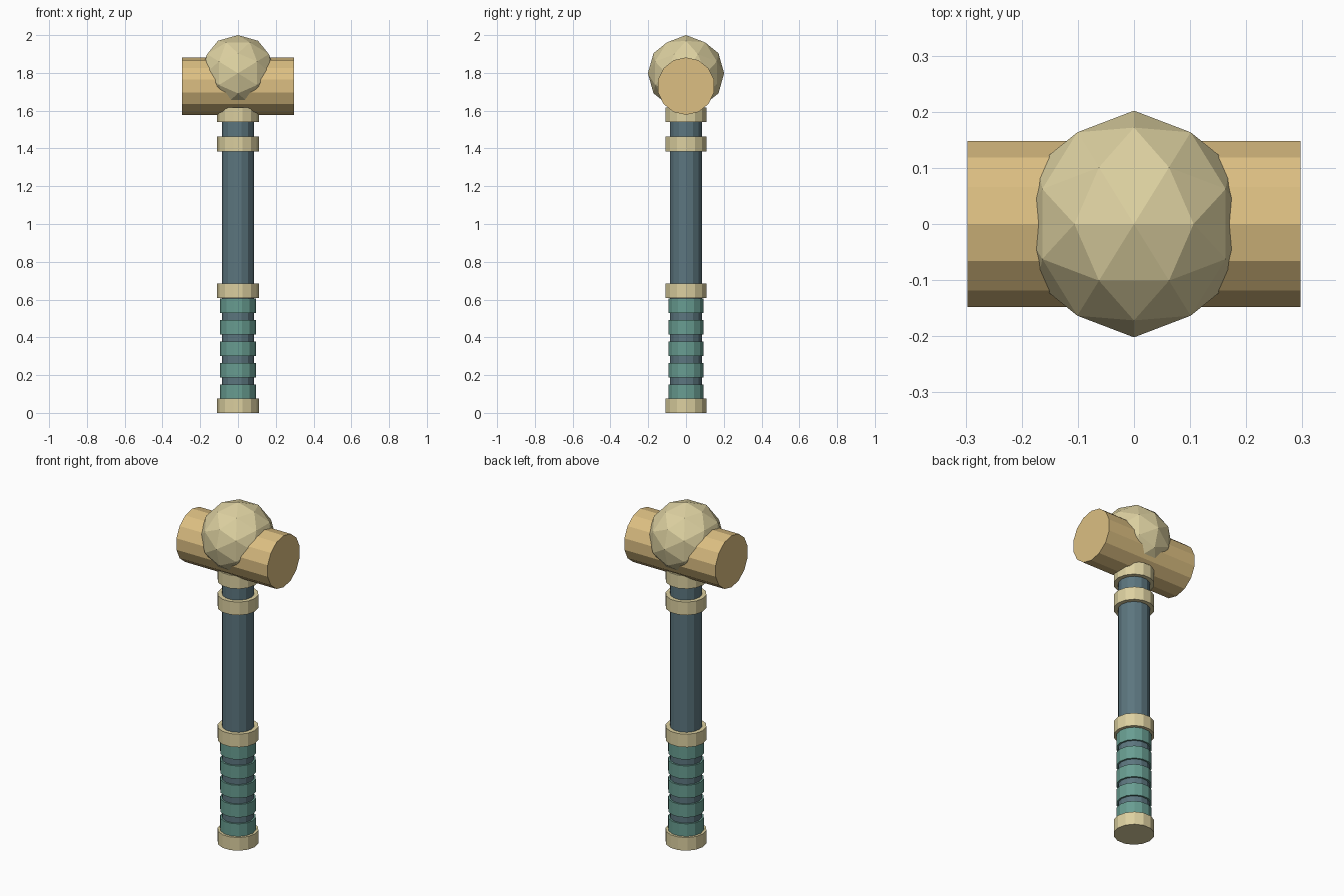
import bpy
from math import pi, sqrt
from mathutils import Matrix, Vector
import bmesh

if "Cube" in bpy.data.objects:
    bpy.data.objects.remove(bpy.data.objects["Cube"])

SIDES = 14


def material(name, srgb):
    lin = [((c / 255 + 0.055) / 1.055) ** 2.4 for c in srgb]
    mat = bpy.data.materials.new(name)
    mat.use_nodes = True
    mat.diffuse_color = (*lin, 1)
    mat.node_tree.nodes["Principled BSDF"].inputs["Base Color"].default_value = (*lin, 1)
    return mat


gold = material("warm gold", (220, 191, 130))
cream = material("pale cream", (220, 208, 160))
slate = material("slate blue", (92, 118, 127))
teal = material("dull teal", (104, 157, 145))


def finish(name, bm, mat):
    bmesh.ops.recalc_face_normals(bm, faces=bm.faces)
    mesh = bpy.data.meshes.new(name)
    bm.to_mesh(mesh)
    bm.free()
    mesh.materials.append(mat)
    obj = bpy.data.objects.new(name, mesh)
    bpy.context.collection.objects.link(obj)
    return obj


def cylinder(name, radius, length, matrix, mat):
    """Flat-sided cylinder along local z, with corners on the local y axis."""
    bm = bmesh.new()
    bmesh.ops.create_cone(bm, cap_ends=True, segments=SIDES, radius1=radius,
                          radius2=radius, depth=length,
                          matrix=matrix @ Matrix.Rotation(pi / 2, 4, "Z"))
    # put a corner exactly on +y whatever the starting angle
    return finish(name, bm, mat)


def upright(name, radius, bottom, top, mat):
    place = Matrix.Translation((0, 0, (bottom + top) / 2))
    return cylinder(name, radius, top - bottom, place, mat)


# Handle shaft
upright("handle_shaft", 0.086, 0.04, 1.66, slate)

# Collars from pommel to neck
for name, bottom in (("pommel", 0), ("grip_collar", 0.608),
                     ("upper_collar", 1.385), ("neck_collar", 1.54)):
    upright(name, 0.11, bottom, bottom + 0.077, cream)

# Wrapped grip bands
for i in range(5):
    bottom = 0.075 + i * 0.1135
    upright(f"grip_band_{i + 1}", 0.096, bottom, bottom + 0.076, teal)

# Hammer head lying along x
cylinder("hammer_head", 0.152, 0.594,
         Matrix.Translation((0, 0, 1.73)) @ Matrix.Rotation(pi / 2, 4, "Y"), gold)

# Faceted ball: icosahedron on three golden rectangles, split once
R, phi = 0.202, (1 + sqrt(5)) / 2
bm = bmesh.new()
for a in (-1, 1):
    for b in (-phi, phi):
        for co in ((a, 0, b), (0, b, a), (b, a, 0)):
            bm.verts.new(co)
bmesh.ops.convex_hull(bm, input=bm.verts)
bmesh.ops.subdivide_edges(bm, edges=bm.edges, cuts=1, use_grid_fill=True)
for v in bm.verts:
    v.co = v.co.normalized() * R + Vector((0, 0, 2 - R))
finish("faceted_ball", bm, cream)
